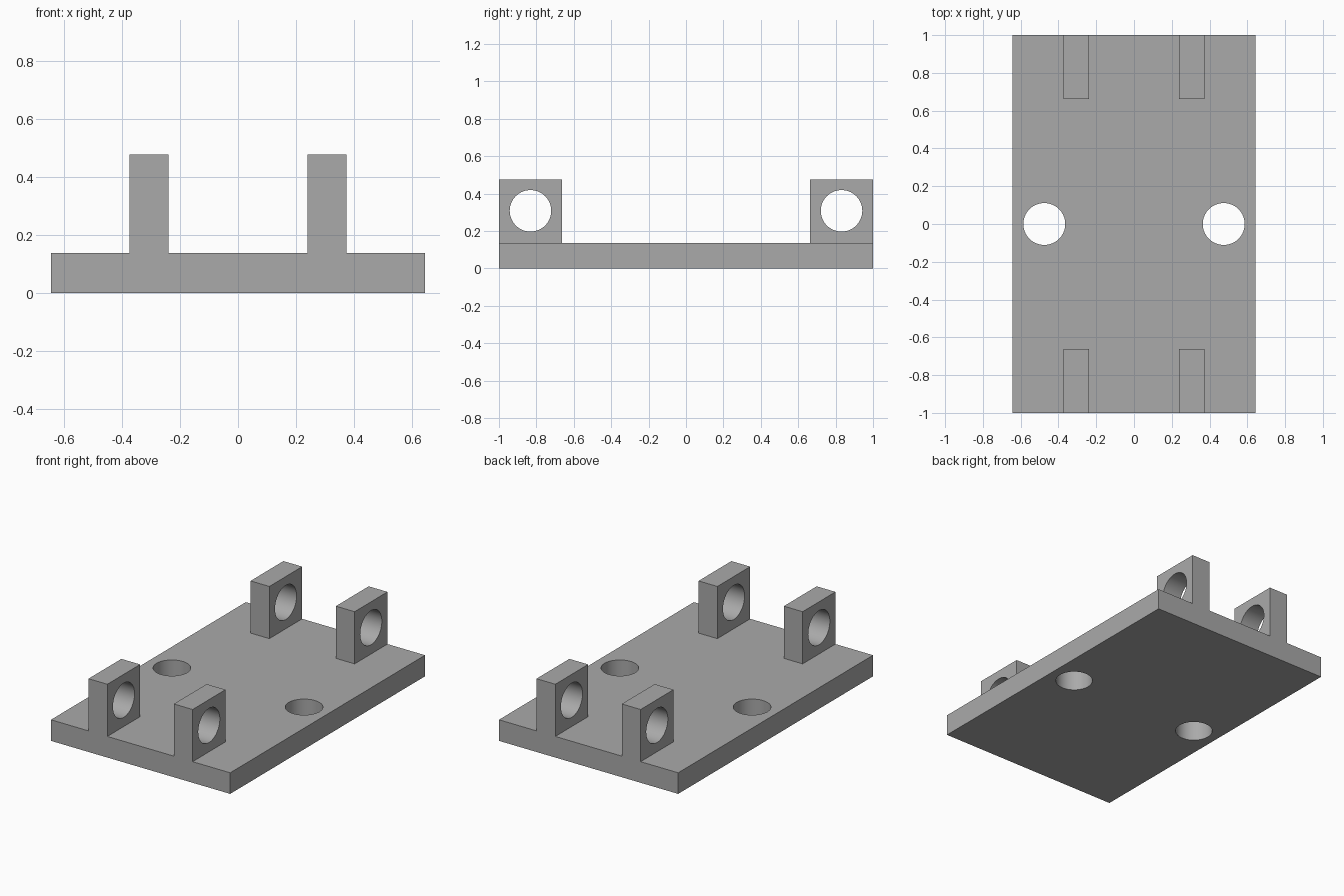
import bpy
import math

if "Cube" in bpy.data.objects:
    bpy.data.objects.remove(bpy.data.objects["Cube"], do_unlink=True)

HALF_W, HALF_L, THICK = 0.644, 1.0, 0.137
LUG_IN, LUG_OUT, LUG_LEN, TOP = 0.239, 0.374, 0.337, 0.476
HOLE_R = 0.111

grey = bpy.data.materials.new("plain grey")
grey.use_nodes = True
colour = (0.4, 0.4, 0.4, 1)
grey.diffuse_color = colour
grey.node_tree.nodes["Principled BSDF"].inputs["Base Color"].default_value = colour


def box(name, low, high):
    centre = [(a + b) / 2 for a, b in zip(low, high)]
    bpy.ops.mesh.primitive_cube_add(size=1, location=centre)
    ob = bpy.context.object
    ob.name = name
    ob.scale = [b - a for a, b in zip(low, high)]
    bpy.ops.object.transform_apply(location=True, rotation=True, scale=True)
    ob.data.materials.append(grey)
    return ob


def cylinder(name, centre, depth, rotation=(0, 0, 0)):
    bpy.ops.mesh.primitive_cylinder_add(
        vertices=64, radius=HOLE_R, depth=depth, location=centre, rotation=rotation)
    ob = bpy.context.object
    ob.name = name
    ob.data.materials.append(grey)
    return ob


def combine(target, tool, operation):
    bpy.context.view_layer.objects.active = target
    mod = target.modifiers.new(operation.lower(), "BOOLEAN")
    mod.operation = operation
    mod.solver = "EXACT"
    mod.object = tool
    bpy.ops.object.modifier_apply(modifier=mod.name)
    bpy.data.objects.remove(tool, do_unlink=True)


# Base plate
plate = box("mounting_plate", (-HALF_W, -HALF_L, 0), (HALF_W, HALF_L, THICK))

# Four lugs, flush with the ends of the plate and fused to it
for sx in (-1, 1):
    for sy in (-1, 1):
        xs = sorted((sx * LUG_IN, sx * LUG_OUT))
        ys = sorted((sy * (HALF_L - LUG_LEN), sy * HALF_L))
        lug = box("lug", (xs[0], ys[0], THICK / 2), (xs[1], ys[1], TOP))
        combine(plate, lug, "UNION")

# Pin holes through each pair of lugs
for sy in (-1, 1):
    pin = cylinder("pin_hole", (0, sy * (HALF_L - LUG_LEN / 2), 0.308), 1,
                   (0, math.pi / 2, 0))
    combine(plate, pin, "DIFFERENCE")

# Bolt holes through the plate
for sx in (-1, 1):
    bolt = cylinder("bolt_hole", (sx * 0.475, 0, 0), 1)
    combine(plate, bolt, "DIFFERENCE")

# Smooth hole walls, sharp edges
bpy.ops.object.select_all(action="DESELECT")
plate.select_set(True)
bpy.context.view_layer.objects.active = plate
bpy.ops.object.shade_smooth_by_angle(angle=math.radians(30))
